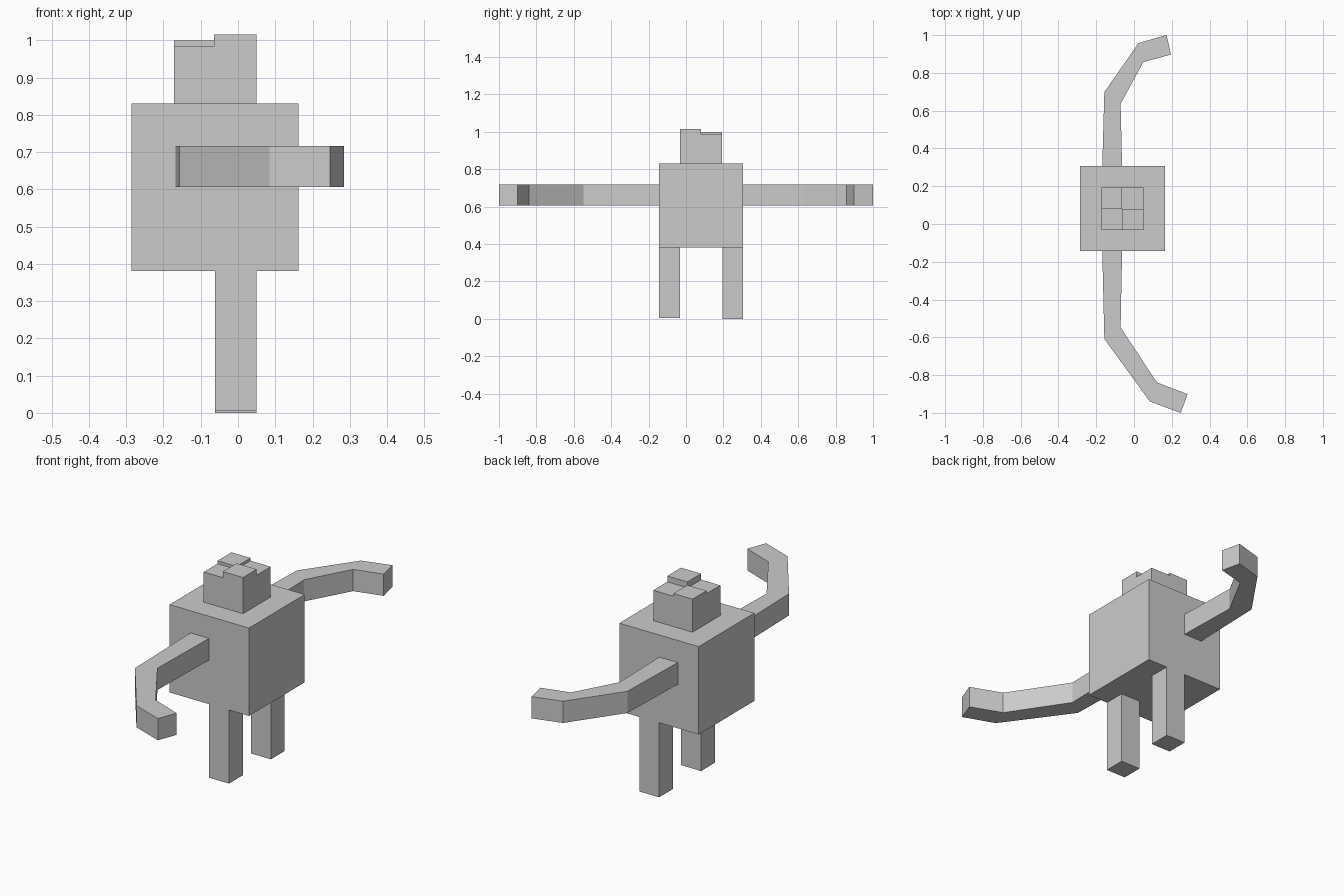
import bpy, bmesh

if "Cube" in bpy.data.objects:
    bpy.data.objects.remove(bpy.data.objects["Cube"])


def prism(name, outline, z0, z1):
    """Extrude a closed XY outline from z0 up to z1."""
    bm = bmesh.new()
    base = bm.faces.new([bm.verts.new((x, y, z0)) for x, y in outline])
    top = bmesh.ops.extrude_face_region(bm, geom=[base])["geom"]
    moved = [v for v in top if isinstance(v, bmesh.types.BMVert)]
    bmesh.ops.translate(bm, verts=moved, vec=(0, 0, z1 - z0))
    bmesh.ops.recalc_face_normals(bm, faces=bm.faces)
    mesh = bpy.data.meshes.new(name)
    bm.to_mesh(mesh)
    bm.free()
    obj = bpy.data.objects.new(name, mesh)
    bpy.context.collection.objects.link(obj)
    return obj


def box(name, x0, x1, y0, y1, z0, z1):
    return prism(name, [(x0, y0), (x1, y0), (x1, y1), (x0, y1)], z0, z1)


# Body
box("body", -0.286, 0.163, -0.144, 0.306, 0.381, 0.83)

# Legs
box("front_leg", -0.062, 0.05, -0.144, -0.033, 0.005, 0.381)
box("back_leg", -0.062, 0.05, 0.194, 0.306, 0.0, 0.381)

# Head: four columns of differing height
xs, ys = (-0.172, -0.064, 0.05), (-0.031, 0.08, 0.193)
heights = {"front_left": (0, 0, 0.984), "front_right": (1, 0, 1.015),
           "back_left": (0, 1, 0.999), "back_right": (1, 1, 0.985)}
for side, (i, j, top) in heights.items():
    box("head_" + side, xs[i], xs[i + 1], ys[j], ys[j + 1], 0.83, top)

# Arms: bent bars, outer edge then back along the inner edge
arms = {
    "back_arm": [(-0.168, 0.306), (-0.157, 0.698), (0.024, 0.958), (0.172, 1.0),
                 (0.196, 0.897), (0.05, 0.858), (-0.071, 0.636), (-0.063, 0.306)],
    "front_arm": [(-0.168, -0.144), (-0.157, -0.608), (0.084, -0.94), (0.247, -1.0),
                  (0.284, -0.901), (0.122, -0.839), (-0.071, -0.549), (-0.063, -0.144)],
}
for name, outline in arms.items():
    prism(name, outline, 0.606, 0.717)
